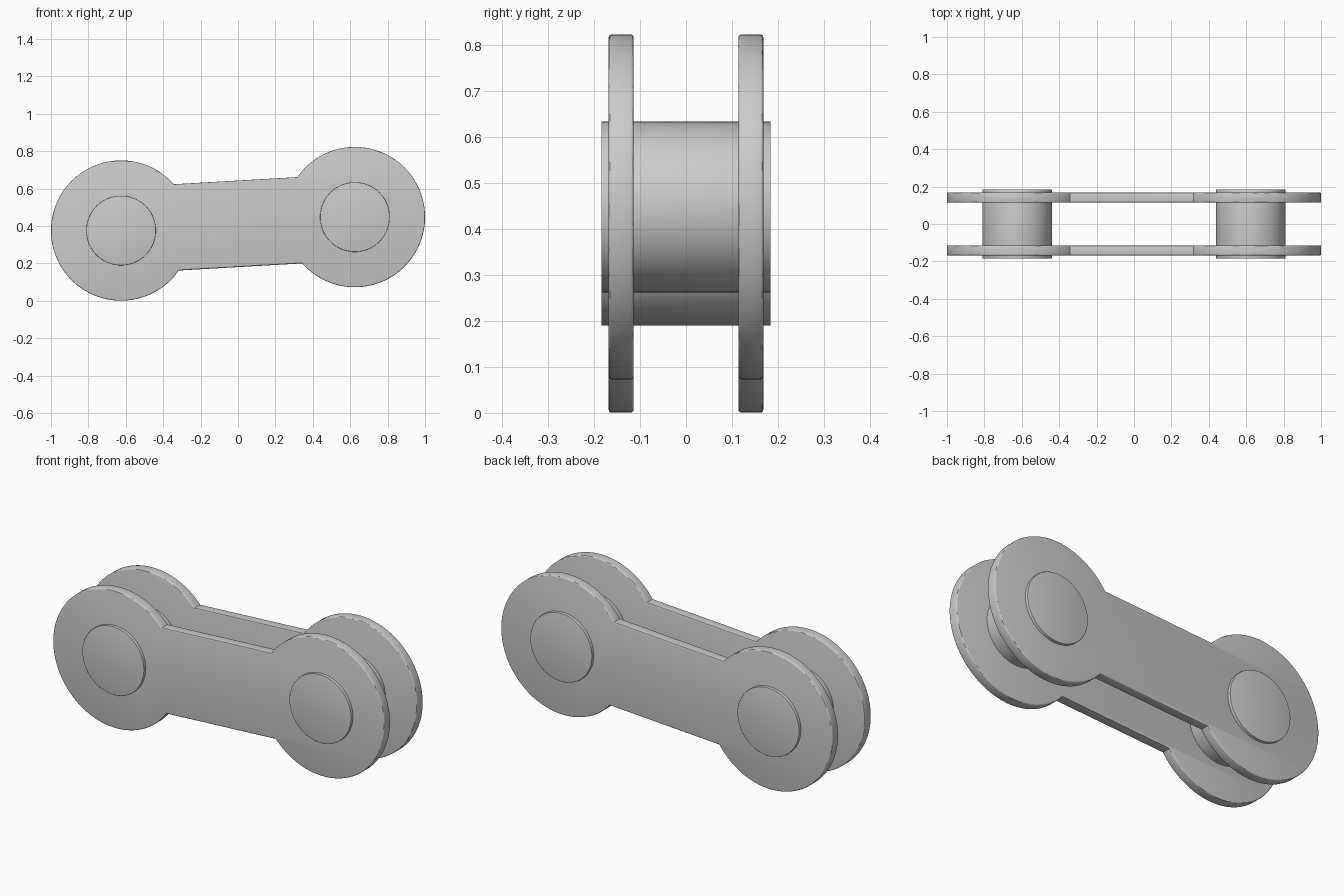
import bpy, bmesh
from math import pi, sin, cos, sqrt, atan2, asin

if "Cube" in bpy.data.objects:
    bpy.data.objects.remove(bpy.data.objects["Cube"])

LEFT, RIGHT = (-0.625, 0.3755), (0.625, 0.4475)   # pin centres (x, z)
EYE_R, PIN_R, HALF_BAR = 0.375, 0.186, 0.231
PLATE_Y, PLATE_T, PIN_LEN = 0.141, 0.054, 0.368
TILT = atan2(RIGHT[1] - LEFT[1], RIGHT[0] - LEFT[0])


def finish(bm, name):
    bmesh.ops.recalc_face_normals(bm, faces=bm.faces[:])
    mesh = bpy.data.meshes.new(name)
    bm.to_mesh(mesh)
    bm.free()
    obj = bpy.data.objects.new(name, mesh)
    bpy.context.collection.objects.link(obj)
    bpy.ops.object.select_all(action='DESELECT')
    obj.select_set(True)
    bpy.context.view_layer.objects.active = obj
    bpy.ops.object.shade_smooth_by_angle(angle=pi / 6)


def arc(centre, radius, start, end, steps):
    return [(centre[0] + radius * cos(start + (end - start) * i / steps),
             centre[1] + radius * sin(start + (end - start) * i / steps))
            for i in range(steps + 1)]


def slab(name, outline, y, thickness, rim):
    # extrude an x-z outline along y and round only its front and back rims
    bm = bmesh.new()
    face = bm.faces.new([bm.verts.new((px, y - thickness / 2, pz)) for px, pz in outline])
    ext = bmesh.ops.extrude_face_region(bm, geom=[face], use_keep_orig=True)
    for v in ext['geom']:
        if isinstance(v, bmesh.types.BMVert):
            v.co.y += thickness
    edges = [e for e in bm.edges if abs(e.verts[0].co.y - e.verts[1].co.y) < 1e-6]
    bmesh.ops.bevel(bm, geom=edges, offset=rim, offset_type='OFFSET',
                    segments=3, profile=0.5, affect='EDGES')
    finish(bm, name)


# link plate outline: two round eyes joined by a straight bar
neck = asin(HALF_BAR / EYE_R)
outline = (arc(RIGHT, EYE_R, TILT - pi + neck, TILT + pi - neck, 96)
           + arc(LEFT, EYE_R, TILT + neck, TILT + 2 * pi - neck, 96))
for side, sign in (("front", -1), ("back", 1)):
    slab(side + "_link_plate", outline, sign * PLATE_Y, PLATE_T, 0.006)

# round pins through both eyes
for side, centre in (("left", LEFT), ("right", RIGHT)):
    slab(side + "_pin", arc(centre, PIN_R, 0, 2 * pi, 96)[:-1], 0, PIN_LEN, 0.0015)
